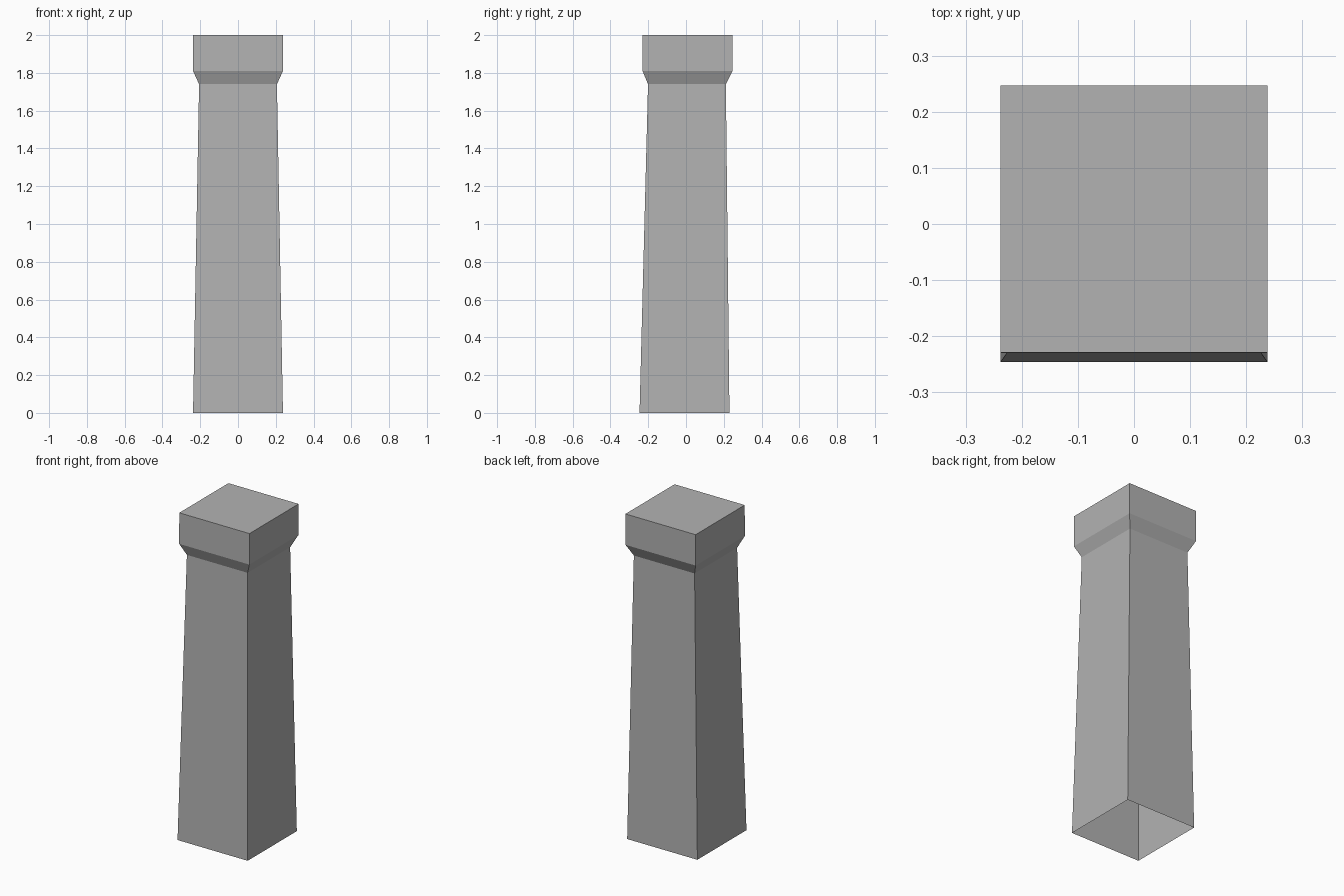
import bpy
import bmesh

default = bpy.data.objects.get("Cube")
if default:
    bpy.data.objects.remove(default, do_unlink=True)

stone = bpy.data.materials.new("grey stone")
stone.use_nodes = True
grey = (0.45, 0.45, 0.45, 1)
stone.diffuse_color = grey
stone.node_tree.nodes["Principled BSDF"].inputs["Base Color"].default_value = grey

# Square profile rings: height, half width, centre y (the column leans slightly back)
RINGS = [
    (0.0, 0.238, -0.008),   # foot
    (1.74, 0.206, 0.005),   # neck
    (1.81, 0.238, 0.008),   # flare under the cap
    (2.0, 0.238, 0.009),    # cap top
]

bm = bmesh.new()
loops = []
for z, h, cy in RINGS:
    corners = [(-h, cy - h, z), (h, cy - h, z), (h, cy + h, z), (-h, cy + h, z)]
    loops.append([bm.verts.new(c) for c in corners])

# Side walls between rings
for low, high in zip(loops, loops[1:]):
    for i in range(4):
        j = (i + 1) % 4
        bm.faces.new((low[i], low[j], high[j], high[i]))

# Closed cap; the foot stays open
bm.faces.new(loops[-1])

mesh = bpy.data.meshes.new("square_column")
bm.to_mesh(mesh)
bm.free()
mesh.materials.append(stone)
column = bpy.data.objects.new("square_column", mesh)
bpy.context.collection.objects.link(column)
